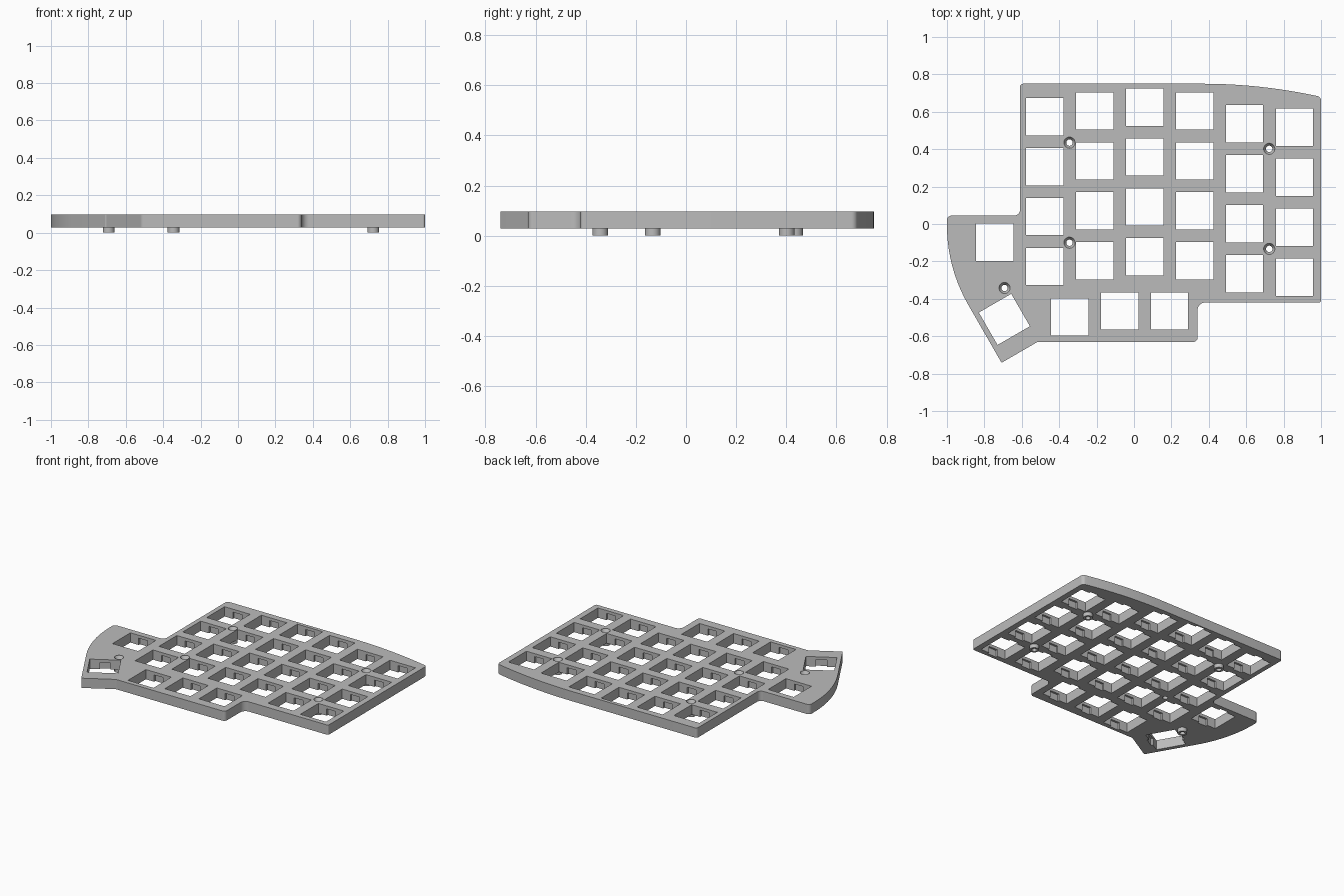
import bpy, bmesh
from math import tan, sin, radians
from mathutils import Vector, Matrix

cube = bpy.data.objects.get("Cube")
if cube:
    bpy.data.objects.remove(cube, do_unlink=True)

BOTTOM, TOP = 0.028, 0.097
KEY, PITCH = 0.2, 0.267

grey = bpy.data.materials.new("plate grey")
grey.use_nodes = True
grey.diffuse_color = (0.5, 0.5, 0.5, 1)
grey.node_tree.nodes["Principled BSDF"].inputs["Base Color"].default_value = (0.5, 0.5, 0.5, 1)


def make_object(name, bm):
    bmesh.ops.recalc_face_normals(bm, faces=bm.faces[:])
    mesh = bpy.data.meshes.new(name)
    bm.to_mesh(mesh)
    bm.free()
    mesh.materials.append(grey)
    obj = bpy.data.objects.new(name, mesh)
    bpy.context.collection.objects.link(obj)
    return obj


def rounded(corners, steps=10):
    """Outline through (x, y, radius) corners with each corner filleted."""
    points = []
    for i, (x, y, r) in enumerate(corners):
        p = Vector((x, y))
        u = (Vector(corners[i - 1][:2]) - p).normalized()
        v = (Vector(corners[(i + 1) % len(corners)][:2]) - p).normalized()
        half = u.angle(v) / 2
        centre = p + (u + v).normalized() * r / sin(half)
        start = p + u * r / tan(half) - centre
        end = p + v * r / tan(half) - centre
        points += [centre + start.lerp(end, k / steps).normalized() * r
                   for k in range(steps + 1)]
    return points


def add_box(bm, x, y, width, depth, z0, z1, angle=0):
    matrix = (Matrix.Translation((x, y, (z0 + z1) / 2))
              @ Matrix.Rotation(radians(angle), 4, "Z")
              @ Matrix.Diagonal((width, depth, z1 - z0, 1)))
    bmesh.ops.create_cube(bm, size=1, matrix=matrix)


def add_lathe(bm, x, y, profile, sides=32):
    """Closed solid of revolution from (radius, height) pairs."""
    rings = []
    for r, z in profile:
        ring = bmesh.ops.create_circle(bm, segments=sides, radius=r,
                                       matrix=Matrix.Translation((x, y, z)))
        rings.append(ring["verts"])
    for low, high in zip(rings, rings[1:]):
        for k in range(sides):
            n = (k + 1) % sides
            bm.faces.new((low[k], low[n], high[n], high[k]))
    bm.faces.new(rings[0])
    bm.faces.new(rings[-1])


def combine(target, tool, operation):
    """Apply a boolean and discard the tool object."""
    tool.hide_render = True
    mod = target.modifiers.new(tool.name, "BOOLEAN")
    mod.operation = operation
    mod.solver = "EXACT"
    mod.object = tool
    bpy.context.view_layer.objects.active = target
    bpy.ops.object.modifier_apply(modifier=mod.name)
    bpy.data.objects.remove(tool, do_unlink=True)


# Plate body: filleted outline, extruded
outline = rounded([
    (-0.61, 0.75, 0.018), (0.66, 0.75, 2.9), (1.0, 0.68, 0.025),
    (1.0, -0.42, 0.012), (0.34, -0.42, 0.04), (0.34, -0.63, 0.022),
    (-0.515, -0.63, 0.03), (-0.708, -0.742, 0.006), (-1.0, -0.234, 0.85),
    (-1.0, 0.045, 0.025), (-0.61, 0.045, 0.03)])
bm = bmesh.new()
base = bm.faces.new([bm.verts.new((p.x, p.y, BOTTOM)) for p in outline])
extruded = bmesh.ops.extrude_face_region(bm, geom=[base], use_keep_orig=True)
bmesh.ops.translate(bm, vec=(0, 0, TOP - BOTTOM),
                    verts=[g for g in extruded["geom"] if isinstance(g, bmesh.types.BMVert)])
plate = make_object("switch_plate", bm)

# Standoffs under the plate; one screw hole has none
bossed = [(-0.345, 0.435), (0.723, 0.402), (0.723, -0.133), (-0.692, -0.342)]
plain = [(-0.345, -0.1)]
bm = bmesh.new()
for x, y in bossed:
    add_lathe(bm, x, y, [(0.031, 0), (0.031, BOTTOM + 0.01)])
combine(plate, make_object("standoffs", bm), "UNION")

# Switch positions: six staggered columns of four, then the thumb keys
switches = []
for column, top_y in enumerate([0.574, 0.604, 0.625, 0.604, 0.535, 0.517]):
    for row in range(4):
        switches.append((-0.477 + column * PITCH, top_y - row * PITCH, 0))
switches += [(-0.745, -0.097, 0), (-0.693, -0.51, 30), (-0.344, -0.497, 0),
             (-0.077, -0.465, 0), (0.19, -0.465, 0)]

# Square switch openings
bm = bmesh.new()
for x, y, angle in switches:
    add_box(bm, x, y, KEY, KEY, -0.1, 0.2, angle)
combine(plate, make_object("switch_openings", bm), "DIFFERENCE")

# Clip notches in the front and back walls, open underneath
bm = bmesh.new()
for x, y, angle in switches:
    add_box(bm, x, y, 0.07, KEY + 0.028, -0.1, TOP - 0.021, angle)
combine(plate, make_object("clip_notches", bm), "DIFFERENCE")

# Countersunk screw holes
bm = bmesh.new()
for x, y in bossed + plain:
    add_lathe(bm, x, y, [(0.017, -0.1), (0.017, TOP - 0.025), (0.03, TOP - 0.004), (0.03, 0.2)])
combine(plate, make_object("screw_holes", bm), "DIFFERENCE")

# Smooth curved walls, crisp edges
plate.select_set(True)
bpy.context.view_layer.objects.active = plate
bpy.ops.object.shade_smooth_by_angle(angle=radians(25))
